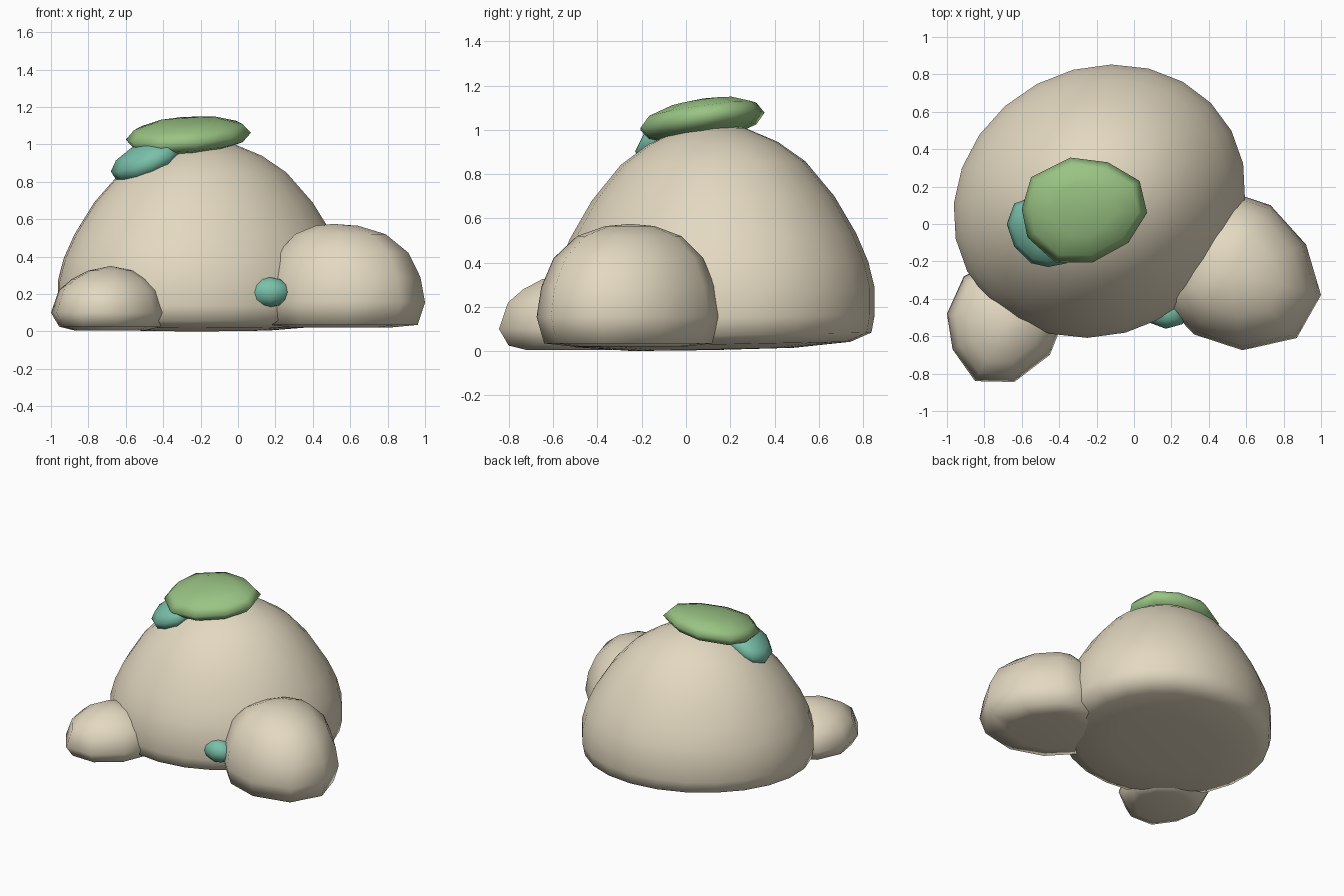
import bpy, bmesh
from math import sin, cos, pi, radians

cube = bpy.data.objects.get("Cube")
if cube:
    bpy.data.objects.remove(cube, do_unlink=True)


def material(name, rgb):
    mat = bpy.data.materials.new(name)
    mat.use_nodes = True
    mat.diffuse_color = (*rgb, 1)
    mat.node_tree.nodes["Principled BSDF"].inputs["Base Color"].default_value = (*rgb, 1)
    return mat


stone = material("warm stone", (0.77, 0.69, 0.53))
green = material("leaf green moss", (0.32, 0.55, 0.23))
teal = material("teal moss", (0.19, 0.53, 0.4))


def ellipse(centre, a, b, turn, sides):
    """Outline points of a turned ellipse."""
    points = []
    for i in range(sides):
        u, v = a * cos(2 * pi * i / sides), b * sin(2 * pi * i / sides)
        points.append((centre[0] + u * cos(turn) - v * sin(turn),
                       centre[1] + u * sin(turn) + v * cos(turn)))
    return points


def blob(name, outline, centre, profile, mat, tilt=(0, 0)):
    """Stack scaled copies of a counter-clockwise outline, bottom to top; tilt is the slope in x and y."""
    bm = bmesh.new()
    cx, cy = centre
    rings = []
    for scale, z in profile:
        points = outline if scale else [centre]
        ring = []
        for x, y in points:
            dx, dy = (x - cx) * scale, (y - cy) * scale
            ring.append(bm.verts.new((cx + dx, cy + dy, z + dx * tilt[0] + dy * tilt[1])))
        rings.append(ring)
    n = len(outline)
    for low, high in zip(rings, rings[1:]):
        for i in range(n):
            j = (i + 1) % n
            if len(low) == 1:
                bm.faces.new((low[0], high[j], high[i]))
            elif len(high) == 1:
                bm.faces.new((low[i], low[j], high[0]))
            else:
                bm.faces.new((low[i], low[j], high[j], high[i]))
    for face in bm.faces:
        face.smooth = True
    mesh = bpy.data.meshes.new(name)
    bm.to_mesh(mesh)
    bm.free()
    mesh.materials.append(mat)
    obj = bpy.data.objects.new(name, mesh)
    bpy.context.collection.objects.link(obj)
    return obj


def lens(z, half):
    """Profile of a flattened pebble around height z."""
    steps = [-90, -60, -30, 0, 30, 60, 90]
    return [(0 if abs(a) == 90 else cos(radians(a)), z + half * sin(radians(a))) for a in steps]


# Boulders with flattened undersides
main_centre = (-0.185, 0.122)
blob("main_boulder", ellipse(main_centre, 0.8, 0.71, radians(28), 24), main_centre,
     [(0, 0.005), (0.5, 0.008), (0.85, 0.03), (0.98, 0.07), (1, 0.15), (1, 0.27), (0.96, 0.39),
      (0.885, 0.52), (0.75, 0.69), (0.57, 0.85), (0.4, 0.94), (0.2, 1.005), (0, 1.03)],
     stone, (0, 0.02))

blob("left_boulder",
     [(1, -0.38), (0.92, -0.11), (0.73, 0.1), (0.58, 0.15), (0.36, 0.1), (0.2, -0.1),
      (0.15, -0.41), (0.32, -0.59), (0.58, -0.675), (0.87, -0.61)], (0.51, -0.25),
     [(0, 0.02), (0.6, 0.02), (0.92, 0.035), (1, 0.155), (0.95, 0.29), (0.82, 0.42),
      (0.57, 0.52), (0.27, 0.565), (0, 0.575)], stone)

blob("right_boulder",
     [(-0.37, -0.5), (-0.45, -0.32), (-0.6, -0.22), (-0.77, -0.21), (-0.91, -0.28),
      (-1, -0.48), (-0.97, -0.67), (-0.85, -0.84), (-0.64, -0.845), (-0.45, -0.7)], (-0.68, -0.53),
     [(0, 0.005), (0.6, 0.005), (0.86, 0.025), (1, 0.1), (0.87, 0.22), (0.65, 0.28),
      (0.38, 0.325), (0, 0.35)], stone)

# Moss cushions
blob("top_moss",
     [(0.07, 0.06), (0.03, 0.23), (-0.14, 0.33), (-0.34, 0.355), (-0.55, 0.25),
      (-0.6, 0.08), (-0.57, -0.07), (-0.42, -0.205), (-0.22, -0.205), (-0.03, -0.1)], (-0.27, 0.08),
     lens(1.045, 0.097), green, (0.06, 0.135))

blob("side_moss",
     [(-0.28, -0.06), (-0.33, 0.06), (-0.45, 0.13), (-0.58, 0.13), (-0.64, 0.11),
      (-0.68, 0), (-0.64, -0.12), (-0.55, -0.21), (-0.46, -0.23), (-0.36, -0.21)], (-0.48, -0.04),
     lens(0.92, 0.1), teal, (0.35, 0.13))

blob("low_moss",
     [(0.28, -0.47), (0.24, -0.4), (0.14, -0.39), (0.07, -0.43), (0.05, -0.48),
      (0.09, -0.53), (0.17, -0.56), (0.26, -0.535)], (0.17, -0.48),
     lens(0.21, 0.08), teal)
